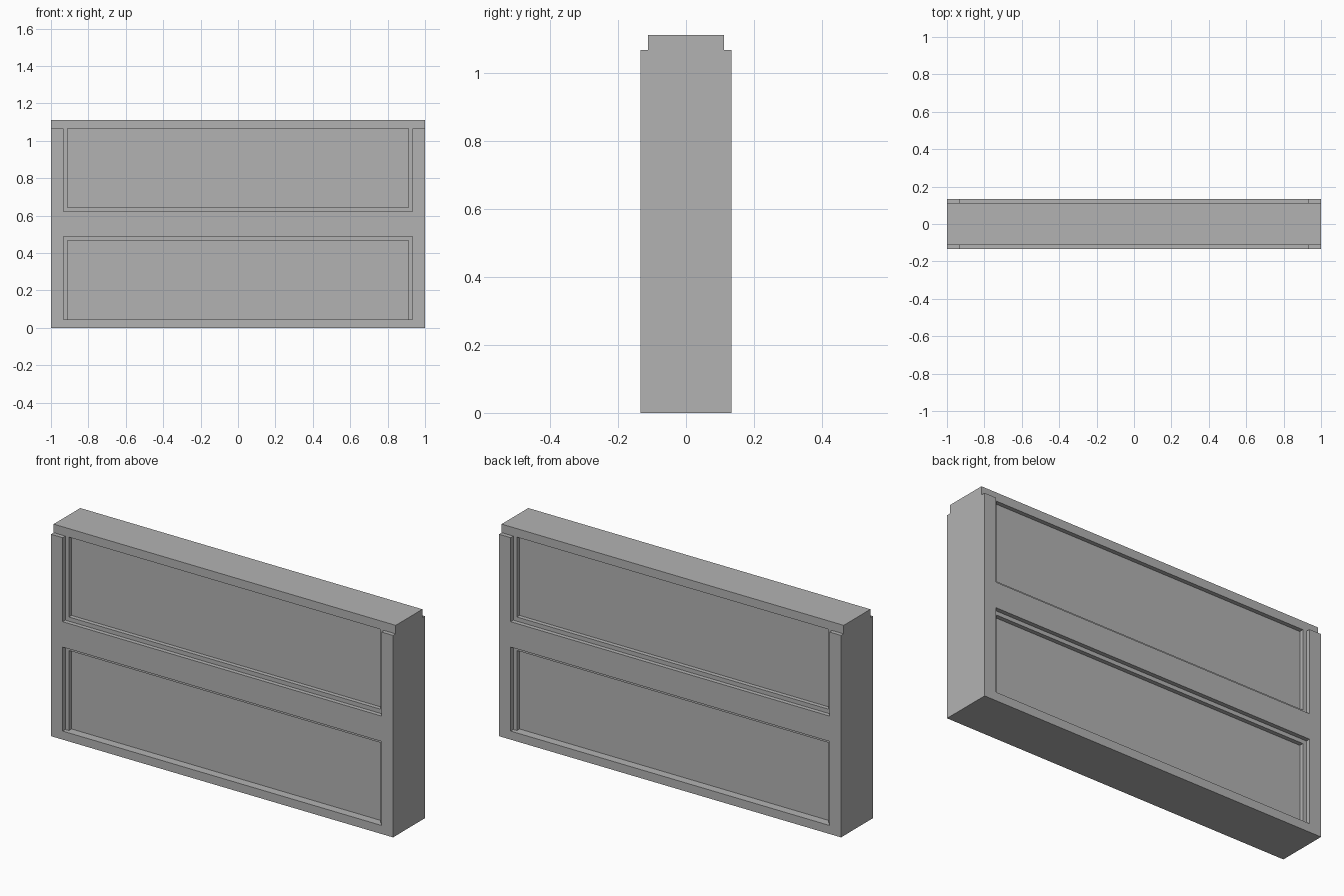
import bpy
import bmesh

if "Cube" in bpy.data.objects:
    bpy.data.objects.remove(bpy.data.objects["Cube"], do_unlink=True)

# Overall sizes
HEIGHT, HALF_DEPTH = 1.112, 0.1335
STEP = 0.1112        # face of the moulding and of the cap
PANEL = 0.089        # face of the sunken panels
SHOULDER = 1.067     # top of the side stiles
SILL = 0.045
OUT = 0.2            # cutters reach past the wall

grey = bpy.data.materials.new("stone_grey")
grey.use_nodes = True
grey.diffuse_color = (0.45, 0.45, 0.45, 1)
grey.node_tree.nodes["Principled BSDF"].inputs["Base Color"].default_value = (0.45, 0.45, 0.45, 1)


def prism(name, outline, y0, y1):
    """Extrude an x-z outline from y0 to y1."""
    bm = bmesh.new()
    face = bm.faces.new([bm.verts.new((x, y0, z)) for x, z in outline])
    grown = bmesh.ops.extrude_face_region(bm, geom=[face])["geom"]
    for v in grown:
        if isinstance(v, bmesh.types.BMVert):
            v.co.y = y1
    bmesh.ops.recalc_face_normals(bm, faces=bm.faces)
    mesh = bpy.data.meshes.new(name)
    bm.to_mesh(mesh)
    bm.free()
    mesh.materials.append(grey)
    obj = bpy.data.objects.new(name, mesh)
    bpy.context.collection.objects.link(obj)
    return obj


def rect(half_width, z0, z1):
    return [(-half_width, z0), (half_width, z0), (half_width, z1), (-half_width, z1)]


# Solid wall block
wall = prism("panelled_wall", rect(1.0, 0, HEIGHT), -HALF_DEPTH, HALF_DEPTH)

# Upper recess opens into the set-back cap above the stiles
upper_right = [(0.932, 0.623), (0.932, SHOULDER), (1.1, SHOULDER), (1.1, OUT + 1)]
upper_step = upper_right + [(-x, z) for x, z in reversed(upper_right)]

recesses = [
    ("upper_step", upper_step, STEP),
    ("lower_step", rect(0.932, SILL, 0.489), STEP),
    ("upper_panel", rect(0.911, 0.645, SHOULDER), PANEL),
    ("lower_panel", rect(0.911, SILL, 0.468), PANEL),
]

# Cut the stepped recesses into the front and the back
cutters = []
for side, sign in (("front", -1), ("back", 1)):
    for name, outline, depth in recesses:
        cutter = prism(f"{side}_{name}_cutter", outline, sign * depth, sign * OUT)
        cutter.hide_render = True
        cutters.append(cutter)
        cut = wall.modifiers.new(cutter.name, "BOOLEAN")
        cut.operation = "DIFFERENCE"
        cut.solver = "EXACT"
        cut.object = cutter

# Bake the cuts and drop the cutters
bpy.context.view_layer.update()
graph = bpy.context.evaluated_depsgraph_get()
carved = bpy.data.meshes.new_from_object(wall.evaluated_get(graph))
wall.modifiers.clear()
wall.data = carved
carved.name = "panelled_wall"
carved.materials.clear()
carved.materials.append(grey)
for face in carved.polygons:
    face.material_index = 0
    face.use_smooth = False
for cutter in cutters:
    bpy.data.objects.remove(cutter, do_unlink=True)
